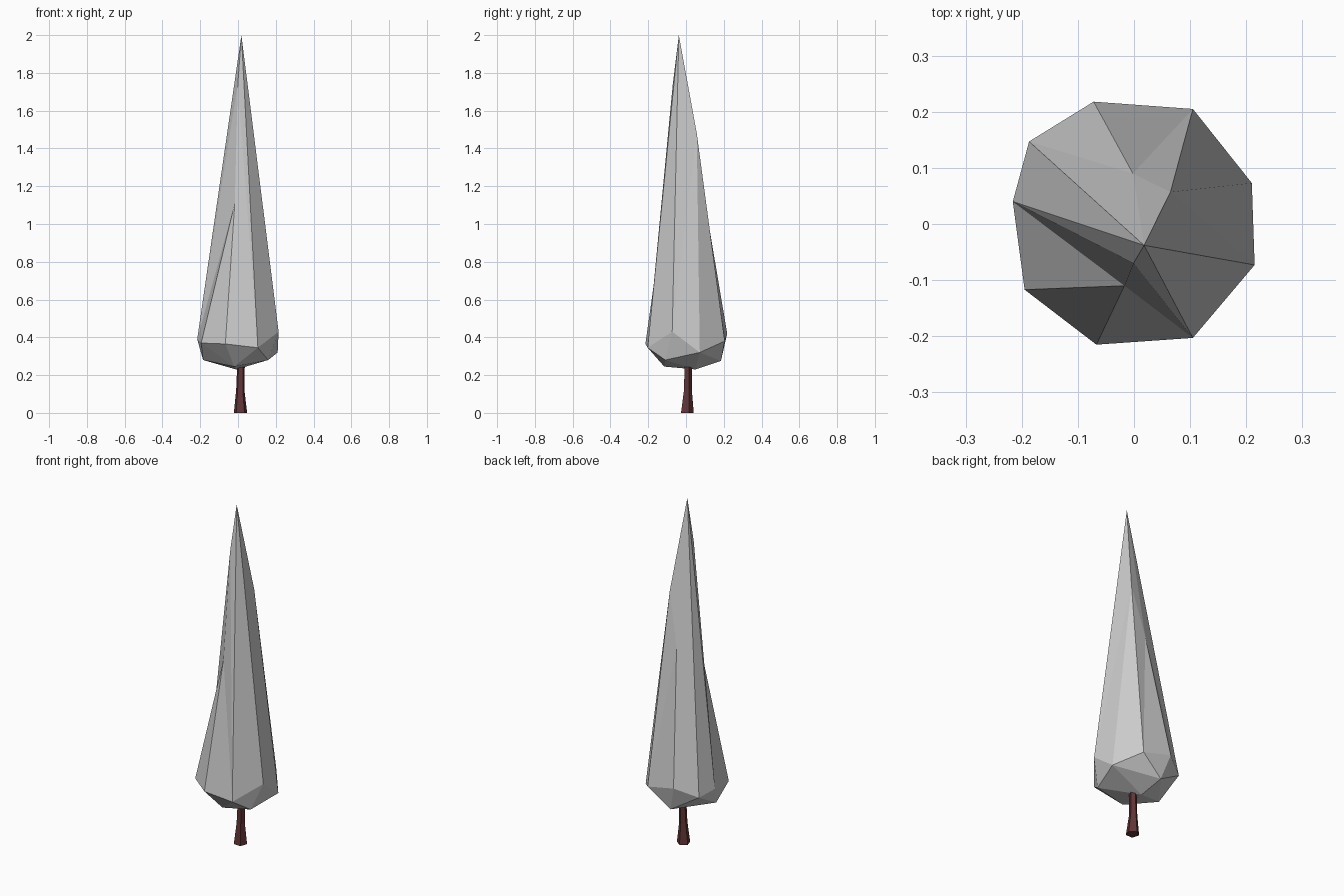
import bpy, bmesh, math

if "Cube" in bpy.data.objects:
    bpy.data.objects.remove(bpy.data.objects["Cube"])

def make_object(name, bm):
    bmesh.ops.recalc_face_normals(bm, faces=bm.faces)
    mesh = bpy.data.meshes.new(name)
    bm.to_mesh(mesh)
    bm.free()
    obj = bpy.data.objects.new(name, mesh)
    bpy.context.collection.objects.link(obj)
    return obj

# Crown: irregular nine-sided rim, faceted spire above, hull-shaped underside
rim = [(-.072, .218, .42), (.105, .205, .38), (.21, .073, .32),
       (.215, -.073, .43), (.105, -.203, .345), (-.067, -.215, .365),
       (-.195, -.117, .37), (-.216, .04, .39), (-.187, .147, .37)]
under = [(.16, -.11, .28), (-.185, -.015, .28), (-.03, .185, .275),
         (-.02, -.115, .245), (-.01, .05, .23)]
spire = {"tip": (.018, -.038, 2.0), "p": (.065, .057, 1.48),
         "q": (-.002, .09, 1.18), "r": (-.017, -.11, 1.11),
         "s": (-.001, -.07, 1.74)}

bm = bmesh.new()
v = {i: bm.verts.new(c) for i, c in enumerate(rim)}
bottom = [bm.verts.new(c) for c in under]
bmesh.ops.convex_hull(bm, input=list(v.values()) + bottom)
bm.normal_update()
bmesh.ops.delete(bm, geom=[f for f in bm.faces if f.normal.z > 0],
                 context='FACES_ONLY')
loose = [e for e in bm.edges if not e.link_faces]
bmesh.ops.delete(bm, geom=loose, context='EDGES')
v.update({k: bm.verts.new(c) for k, c in spire.items()})
for tri in [("tip", "q", "p"), ("p", "q", 1), ("q", 0, 1), ("tip", 8, "q"),
            (8, 0, "q"), ("p", 1, 2), ("p", 2, 3), ("tip", "p", 3),
            ("tip", 3, 4), ("tip", 4, "s"), ("s", 4, "r"), ("r", 4, 5),
            ("r", 5, 6), ("r", 6, 7), ("s", "r", 7), ("tip", "s", 7),
            ("tip", 7, 8)]:
    bm.faces.new([v[k] for k in tri])
make_object("tree_crown", bm)

# Trunk: five-sided post flaring toward the ground
bm = bmesh.new()
rings = []
for z, r, cx, cy in [(0, .037, .013, .004), (.12, .023, .012, .008),
                     (.26, .021, .016, .01)]:
    rings.append([bm.verts.new((cx + r * math.cos(a), cy + r * math.sin(a), z))
                  for a in (math.radians(17 + 72 * i) for i in range(5))])
for lo, hi in zip(rings, rings[1:]):
    for i in range(5):
        j = (i + 1) % 5
        bm.faces.new((lo[i], lo[j], hi[j], hi[i]))
bm.faces.new(rings[0][::-1])
bm.faces.new(rings[-1])
trunk = make_object("trunk", bm)
bark = bpy.data.materials.new("bark")
bark.diffuse_color = (.12, .035, .035, 1)
bark.use_nodes = True
bark.node_tree.nodes["Principled BSDF"].inputs["Base Color"].default_value = bark.diffuse_color
trunk.data.materials.append(bark)
